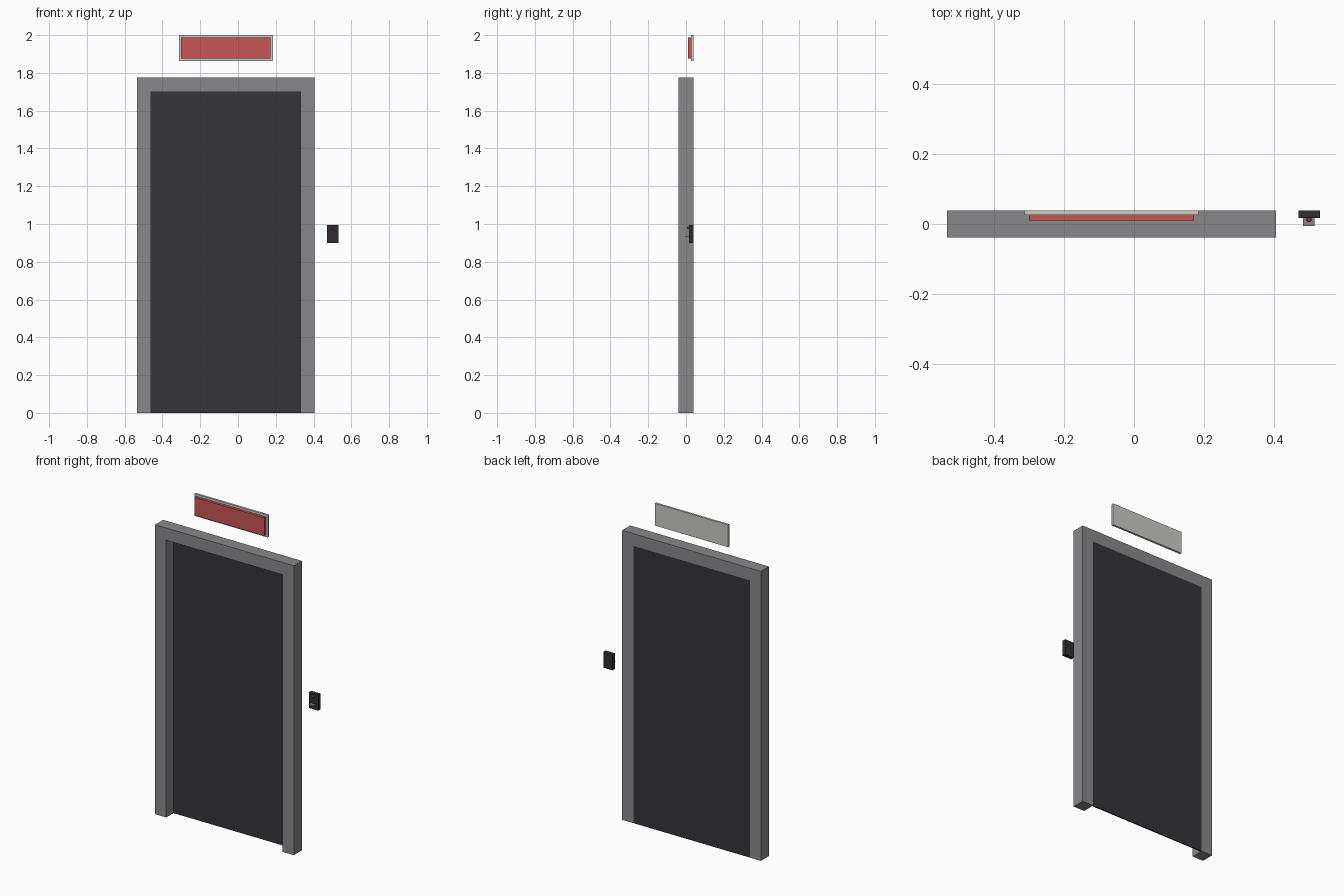
import bpy
import bmesh

cube = bpy.data.objects.get("Cube")
if cube:
    bpy.data.objects.remove(cube, do_unlink=True)


def material(name, r, g, b):
    m = bpy.data.materials.new(name)
    m.use_nodes = True
    m.diffuse_color = (r, g, b, 1)
    m.node_tree.nodes["Principled BSDF"].inputs["Base Color"].default_value = (r, g, b, 1)
    return m


frame_grey = material("frame grey", 0.25, 0.25, 0.26)
door_dark = material("door charcoal", 0.036, 0.034, 0.042)
sign_red = material("sign red", 0.58, 0.09, 0.09)
plate_pale = material("pale grey", 0.6, 0.6, 0.57)
reader_dark = material("reader black", 0.028, 0.027, 0.032)
lamp_red = material("lamp red", 0.42, 0.02, 0.02)


def finish(name, bm, mat):
    bmesh.ops.recalc_face_normals(bm, faces=bm.faces)
    mesh = bpy.data.meshes.new(name)
    bm.to_mesh(mesh)
    bm.free()
    mesh.materials.append(mat)
    obj = bpy.data.objects.new(name, mesh)
    bpy.context.collection.objects.link(obj)
    return obj


def box(name, mat, x, y, z):
    """Box given by its (min, max) range on each axis."""
    bm = bmesh.new()
    bmesh.ops.create_cube(bm, size=1)
    for v in bm.verts:
        v.co = [lo + (c + 0.5) * (hi - lo) for c, (lo, hi) in zip(v.co, (x, y, z))]
    return finish(name, bm, mat)


BACK, FRONT = 0.039, -0.039

# Door frame: an upside-down U outline extruded through the wall depth
outer_l, inner_l, inner_r, outer_r = -0.535, -0.46, 0.33, 0.406
top, head = 1.775, 1.70
outline = [(outer_l, 0), (outer_l, top), (outer_r, top), (outer_r, 0),
           (inner_r, 0), (inner_r, head), (inner_l, head), (inner_l, 0)]
bm = bmesh.new()
face = bm.faces.new([bm.verts.new((x, FRONT, z)) for x, z in outline])
grown = bmesh.ops.extrude_face_region(bm, geom=[face])["geom"]
moved = [v for v in grown if isinstance(v, bmesh.types.BMVert)]
bmesh.ops.translate(bm, verts=moved, vec=(0, BACK - FRONT, 0))
finish("door_frame", bm, frame_grey)

# Thin door leaf, flush with the back of the frame
box("door_panel", door_dark, (inner_l, inner_r), (0.031, BACK), (0, head))

# Sign above the door
box("sign_back_plate", plate_pale, (-0.313, 0.184), (0.026, BACK), (1.864, 2.0))
box("sign_face", sign_red, (-0.301, 0.172), (0.01, 0.026), (1.877, 1.987))

# Wall reader with a small card and indicator lamp
box("reader_body", reader_dark, (0.471, 0.533), (0.017, BACK), (0.899, 0.996))
box("reader_card", frame_grey, (0.484, 0.517), (-0.006, 0.017), (0.93, 0.933))
bm = bmesh.new()
bmesh.ops.create_uvsphere(bm, u_segments=16, v_segments=8, radius=0.008)
bmesh.ops.translate(bm, verts=bm.verts, vec=(0.501, 0.013, 0.98))
lamp = finish("reader_lamp", bm, lamp_red)
for p in lamp.data.polygons:
    p.use_smooth = True
